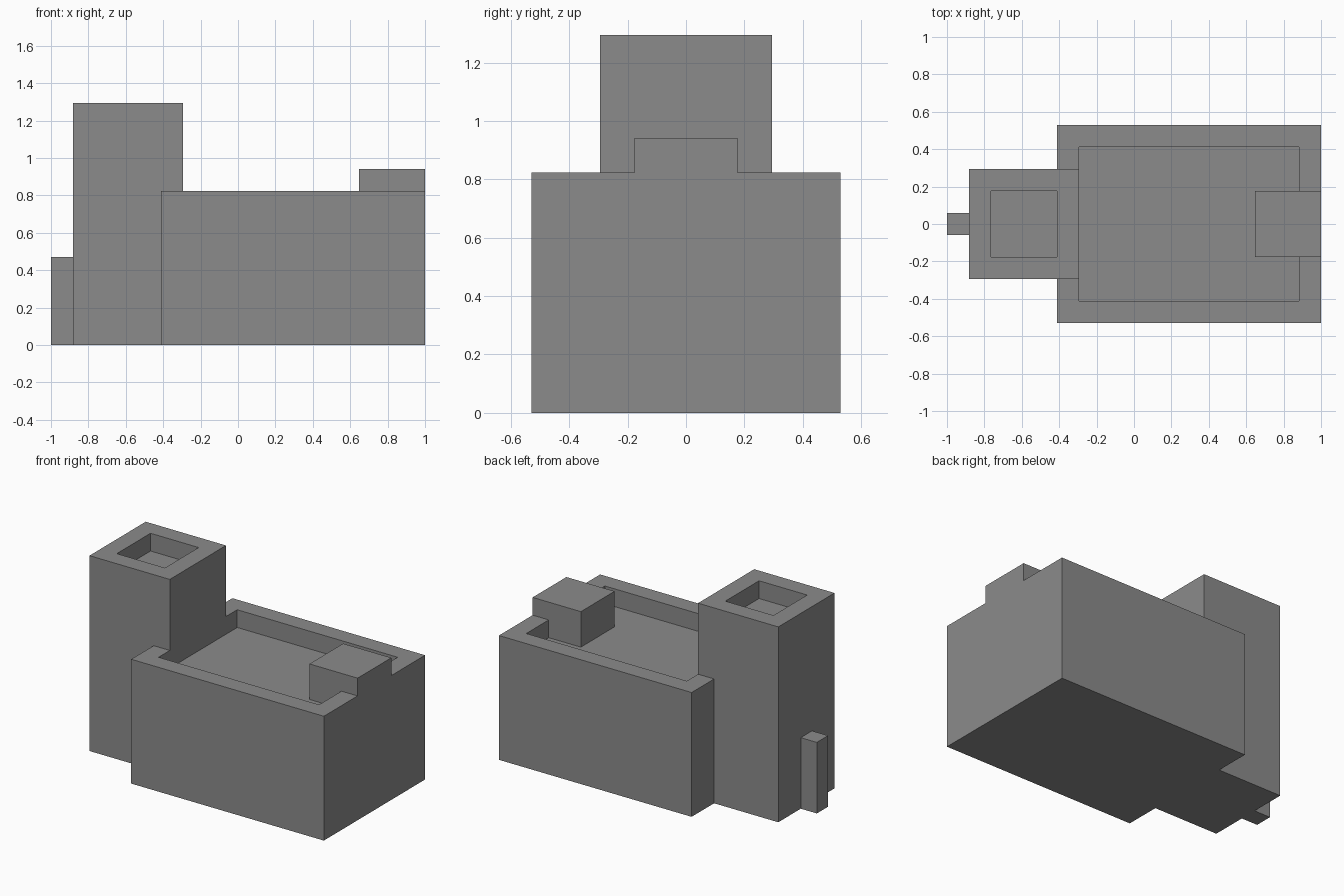
import bpy
import bmesh
from mathutils import Vector

cube = bpy.data.objects.get("Cube")
if cube:
    bpy.data.objects.remove(cube, do_unlink=True)

U = 2 / 17     # module: wall thickness and recess depth

grey = bpy.data.materials.new("mid_grey")
grey.use_nodes = True
colour = (0.26, 0.26, 0.26, 1)
grey.diffuse_color = colour
grey.node_tree.nodes["Principled BSDF"].inputs["Base Color"].default_value = colour


def block(name, x0, x1, half_y, z0, z1, recessed=False):
    """Box in module units, centred on y, with an optional sunken roof."""
    bm = bmesh.new()
    bmesh.ops.create_cube(bm, size=1)
    size = Vector((x1 - x0, 2 * half_y, z1 - z0)) * U
    centre = Vector(((x0 + x1) / 2, 0, (z0 + z1) / 2)) * U
    bmesh.ops.scale(bm, vec=size, verts=bm.verts)
    bmesh.ops.translate(bm, vec=centre, verts=bm.verts)
    if recessed:
        bm.normal_update()
        roof = max(bm.faces, key=lambda f: f.calc_center_median().z)
        bmesh.ops.inset_region(bm, faces=[roof], thickness=U, use_even_offset=True)
        # Sink the inner face, leaving vertical parapet walls
        out = bmesh.ops.extrude_discrete_faces(bm, faces=[roof])
        verts = out["faces"][0].verts[:]
        bmesh.ops.translate(bm, vec=(0, 0, -U), verts=verts)
    bmesh.ops.recalc_face_normals(bm, faces=bm.faces)
    mesh = bpy.data.meshes.new(name)
    bm.to_mesh(mesh)
    bm.free()
    mesh.materials.append(grey)
    obj = bpy.data.objects.new(name, mesh)
    bpy.context.collection.objects.link(obj)
    return obj


# Main hall and tower, both with parapets around a sunken roof
block("main_hall", -3.5, 8.5, 4.5, 0, 7, recessed=True)
block("tower", -7.5, -2.5, 2.5, 0, 11, recessed=True)
# Rooftop cabin standing on the sunken roof at the end wall
block("rooftop_cabin", 5.5, 8.5, 1.5, 6, 8)
# Slim pier against the tower's outer wall
block("side_pier", -8.5, -7.5, 0.5, 0, 4)
